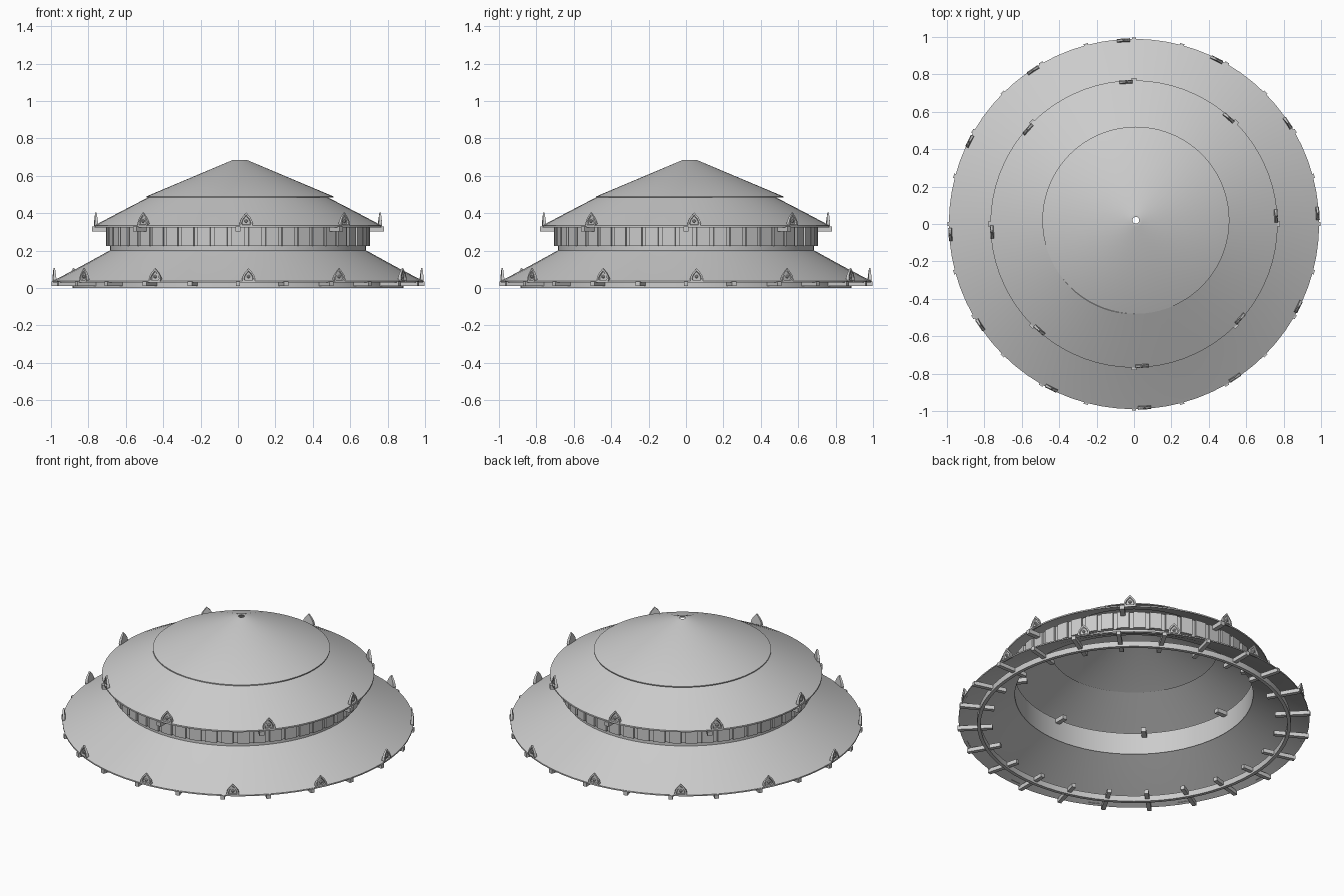
import bpy, bmesh, math
from mathutils import Matrix, Vector

if "Cube" in bpy.data.objects:
    bpy.data.objects.remove(bpy.data.objects["Cube"])

grey = bpy.data.materials.new("plain_grey")
grey.diffuse_color = (0.6, 0.6, 0.6, 1)
grey.use_nodes = True
grey.node_tree.nodes["Principled BSDF"].inputs["Base Color"].default_value = grey.diffuse_color


def finish(name, bm, smooth=False):
    bmesh.ops.recalc_face_normals(bm, faces=bm.faces[:])
    me = bpy.data.meshes.new(name)
    bm.to_mesh(me)
    bm.free()
    me.materials.append(grey)
    ob = bpy.data.objects.new(name, me)
    bpy.context.collection.objects.link(ob)
    if smooth:
        bpy.ops.object.select_all(action='DESELECT')
        ob.select_set(True)
        bpy.context.view_layer.objects.active = ob
        bpy.ops.object.shade_smooth_by_angle(angle=math.radians(30))
    return ob


def lathe(name, profile, seg=72, offset=(0, 0)):
    """Revolve a closed (radius, z) profile into a hollow ring."""
    bm = bmesh.new()
    rings = []
    for i in range(seg):
        a = 2 * math.pi * i / seg
        rings.append([bm.verts.new((r * math.cos(a) + offset[0],
                                    r * math.sin(a) + offset[1], z)) for r, z in profile])
    n = len(profile)
    for i in range(seg):
        p, q = rings[i], rings[(i + 1) % seg]
        for j in range(n):
            k = (j + 1) % n
            bm.faces.new((p[j], q[j], q[k], p[k]))
    return finish(name, bm, True)


def radial_boxes(name, count, r0, r1, z0, z1, width):
    """Boxes pointing outwards, spread evenly around the axis."""
    bm = bmesh.new()
    for i in range(count):
        m = (Matrix.Rotation(2 * math.pi * i / count, 4, 'Z')
             @ Matrix.Translation(((r0 + r1) / 2, 0, (z0 + z1) / 2))
             @ Matrix.Diagonal((r1 - r0, width, z1 - z0, 1)))
        bmesh.ops.create_cube(bm, size=1, matrix=m)
    return finish(name, bm)


def finials(name, count, radius, z, width, height, start):
    """Pointed arch plates with a sunk face and a small boss."""
    half = [(0.46, 0), (0.5, 0.18), (0.44, 0.42), (0.3, 0.66), (0.13, 0.85)]
    outline = half + [(0, 1)] + [(-x, y) for x, y in reversed(half)]
    bm = bmesh.new()
    for i in range(count):
        m = (Matrix.Rotation(math.radians(start) + 2 * math.pi * i / count, 4, 'Z')
             @ Matrix.Translation((radius, 0, z)))

        def ring(depth, s, lift):
            return [bm.verts.new(m @ Vector((depth * (1 - 0.6 * y), x * width * s,
                                             (y * s + lift) * height))) for x, y in outline]
        loops = [ring(-0.012, 1, 0), ring(0.008, 1, 0),
                 ring(0.008, 0.72, 0.09), ring(-0.002, 0.62, 0.12)]
        n = len(outline)
        for a, b in zip(loops, loops[1:]):
            for j in range(n):
                k = (j + 1) % n
                bm.faces.new((a[j], a[k], b[k], b[j]))
        bm.faces.new(loops[0])
        bm.faces.new(loops[-1])
        bmesh.ops.create_icosphere(bm, subdivisions=1, radius=width * 0.14,
                                   matrix=m @ Matrix.Translation((0, 0, height * 0.36)))
    return finish(name, bm)


# roofs: thin open shells
lathe("lower_roof", [(0.99, 0.03), (0.99, 0.038), (0.84, 0.116), (0.68, 0.204),
                     (0.675, 0.196), (0.84, 0.106)])
lathe("upper_roof", [(0.768, 0.325), (0.768, 0.334), (0.64, 0.402), (0.48, 0.485),
                     (0.47, 0.48), (0.64, 0.392)])
lathe("roof_cap", [(0.50, 0.484), (0.50, 0.49), (0.035, 0.686), (0.018, 0.686),
                   (0.018, 0.682), (0.03, 0.68)], offset=(0.01, 0.02))

# wall ring under the lower eave
lathe("eave_ring", [(0.885, 0.0), (0.885, 0.035), (0.865, 0.035), (0.865, 0.0)])

# drum with raised panels
lathe("drum", [(0.685, 0.195), (0.685, 0.33), (0.672, 0.33), (0.672, 0.195)])
lathe("drum_band", [(0.694, 0.225), (0.694, 0.33), (0.68, 0.33), (0.68, 0.225)])
radial_boxes("drum_panels", 48, 0.68, 0.705, 0.226, 0.328, 0.068)

# rafters
radial_boxes("lower_rafters", 24, 0.80, 0.998, 0.012, 0.036, 0.024)
radial_boxes("upper_rafters", 8, 0.605, 0.78, 0.303, 0.329, 0.028)

# eave ornaments, turned slightly off the rafters
finials("lower_finials", 12, 0.985, 0.036, 0.07, 0.07, 3.3)
finials("upper_finials", 8, 0.762, 0.332, 0.07, 0.072, 3.3)
